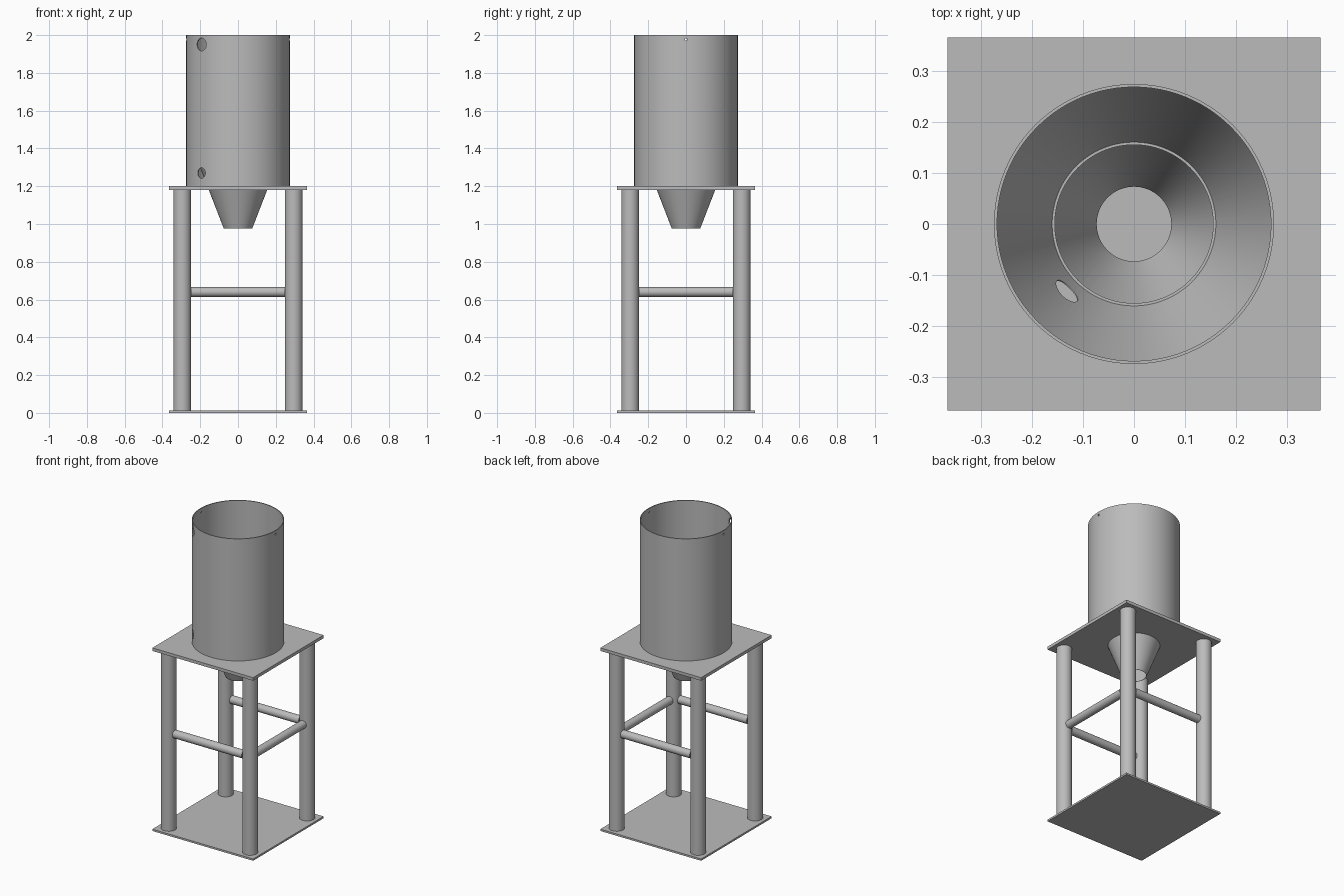
import bpy
import math
from mathutils import Matrix, Vector

if "Cube" in bpy.data.objects:
    bpy.data.objects.remove(bpy.data.objects["Cube"])

HALF = 0.365      # half width of the square plates
LEG = 0.295       # leg offset from the centre
BAR_Z = 0.64

steel = bpy.data.materials.new("steel grey")
steel.diffuse_color = (0.5, 0.5, 0.5, 1)
steel.use_nodes = True
steel.node_tree.nodes["Principled BSDF"].inputs["Base Color"].default_value = steel.diffuse_color


def finish(obj, name):
    obj.name = name
    obj.data.materials.clear()
    obj.data.materials.append(steel)
    bpy.ops.object.select_all(action='DESELECT')
    obj.select_set(True)
    bpy.context.view_layer.objects.active = obj
    bpy.ops.object.shade_smooth_by_angle(angle=math.radians(30))
    return obj


def rod(start, end, radius, sides=48):
    start, end = Vector(start), Vector(end)
    axis = end - start
    bpy.ops.mesh.primitive_cylinder_add(vertices=sides, radius=radius, depth=axis.length)
    obj = bpy.context.object
    turn = axis.to_track_quat('Z', 'Y').to_matrix().to_4x4()
    obj.data.transform(Matrix.Translation((start + end) / 2) @ turn)
    return obj


def slab(z0, z1):
    bpy.ops.mesh.primitive_cube_add(size=1)
    obj = bpy.context.object
    obj.data.transform(Matrix.Translation((0, 0, (z0 + z1) / 2))
                       @ Matrix.Diagonal((2 * HALF, 2 * HALF, z1 - z0, 1)))
    return obj


def revolve(profile, sides=96):
    """Spin a closed (radius, z) profile, listed anticlockwise, around z."""
    n = len(profile)
    verts, faces = [], []
    for i in range(sides):
        a = 2 * math.pi * i / sides
        verts += [(r * math.cos(a), r * math.sin(a), z) for r, z in profile]
        j = (i + 1) % sides
        for k in range(n):
            m = (k + 1) % n
            faces.append((i * n + k, j * n + k, j * n + m, i * n + m))
    mesh = bpy.data.meshes.new("revolved")
    mesh.from_pydata(verts, [], faces)
    obj = bpy.data.objects.new("revolved", mesh)
    bpy.context.collection.objects.link(obj)
    return obj


def cut(obj, cutter):
    mod = obj.modifiers.new("hole", 'BOOLEAN')
    mod.operation = 'DIFFERENCE'
    mod.solver = 'EXACT'
    mod.object = cutter
    cutter.hide_render = True
    bpy.context.view_layer.objects.active = obj
    bpy.ops.object.modifier_apply(modifier=mod.name)
    bpy.data.objects.remove(cutter)


def corner_hole(z, radius, inner):
    """Horizontal cutter aimed at the front left corner."""
    d = Vector((-1, -1, 0)).normalized()
    up = Vector((0, 0, z))
    return rod(d * inner + up, d * 0.4 + up, radius, 32)


# Square plates, the upper one opened for the hopper
finish(slab(0, 0.012), "base_plate")
top = slab(1.18, 1.2)
cut(top, rod((0, 0, 1.1), (0, 0, 1.3), 0.155, 96))
finish(top, "top_plate")

# Four legs
for sx, side in ((-1, "left"), (1, "right")):
    for sy, end in ((-1, "front"), (1, "back")):
        finish(rod((sx * LEG, sy * LEG, 0.012), (sx * LEG, sy * LEG, 1.18), 0.047),
               f"{end}_{side}_leg")

# Cross bars on three sides, the left side stays open
for sy, end in ((-1, "front"), (1, "back")):
    finish(rod((-0.25, sy * LEG, BAR_Z), (0.25, sy * LEG, BAR_Z), 0.026, 32), f"{end}_bar")
finish(rod((LEG, -0.25, BAR_Z), (LEG, 0.25, BAR_Z), 0.026, 32), "right_bar")

# Drum wall with two ports at the corner and two pin holes near the rim
drum = revolve([(0.268, 1.2), (0.274, 1.2), (0.274, 2.0), (0.268, 2.0)])
cut(drum, corner_hole(1.95, 0.034, 0.15))
cut(drum, corner_hole(1.27, 0.028, 0.24))
cut(drum, rod((-0.4, 0, 1.977), (0.4, 0, 1.977), 0.006, 16))
finish(drum, "drum")

# Thin hopper cone inside the drum, with a port in line with the lower one
hopper = revolve([(0.073, 0.975), (0.075, 0.975), (0.27, 1.478), (0.268, 1.478)])
cut(hopper, corner_hole(1.27, 0.028, 0.1))
finish(hopper, "hopper")
